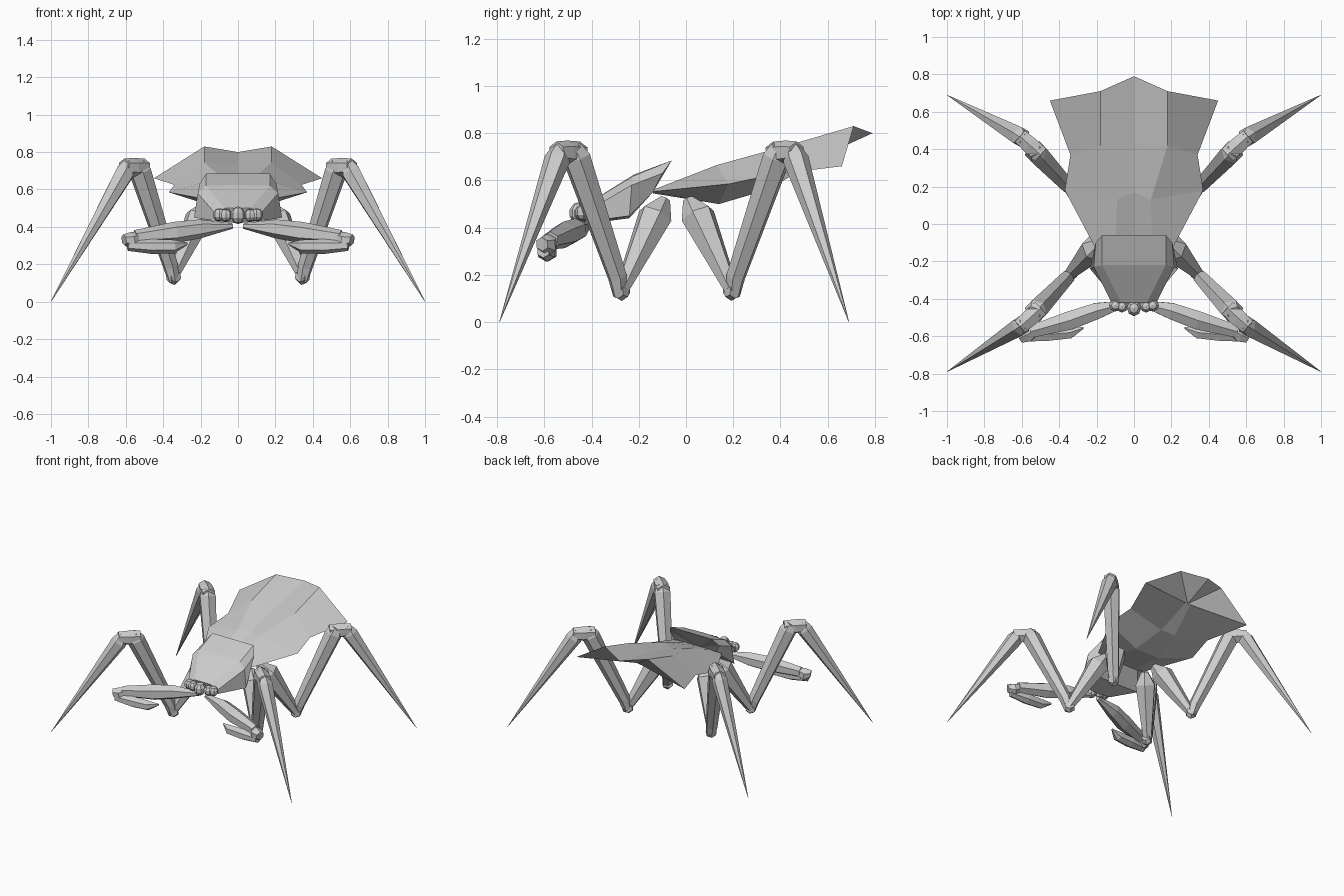
import bpy, bmesh, math
from mathutils import Vector

if "Cube" in bpy.data.objects:
    bpy.data.objects.remove(bpy.data.objects["Cube"])


def finish(name, bm, merge=True):
    bmesh.ops.recalc_face_normals(bm, faces=bm.faces)
    me = bpy.data.meshes.new(name)
    bm.to_mesh(me)
    bm.free()
    ob = bpy.data.objects.new(name, me)
    bpy.context.collection.objects.link(ob)
    m = ob.modifiers.new("mirror", 'MIRROR')
    m.use_mirror_merge = merge
    return ob


def half_loft(name, rings):
    """Loft half cross-sections (centre top to centre bottom), mirrored in x."""
    bm = bmesh.new()
    vs = [[bm.verts.new(p) for p in r] for r in rings]
    for a, b in zip(vs, vs[1:]):
        for i in range(len(a) - 1):
            bm.faces.new((a[i], a[i + 1], b[i + 1], b[i]))
    for r in (vs[0], vs[-1]):
        for i in range(len(r) - 2):
            bm.faces.new((r[-1], r[i], r[i + 1]))
    return finish(name, bm)


def limb(name, path, sides=6, squash=1.0):
    """Faceted tapered tube; path entries are (x, y, z, radius)."""
    bm = bmesh.new()
    pts = [Vector(p[:3]) for p in path]
    axis = (pts[-1] - pts[0]).normalized()
    u = axis.cross(Vector((0, 0, 1))).normalized()
    v = axis.cross(u)
    rings = []
    for p, (_, _, _, r) in zip(pts, path):
        rings.append([bm.verts.new(p + u * r * squash * math.cos(t) + v * r * math.sin(t))
                      for t in (2 * math.pi * (k + .5) / sides for k in range(sides))])
    for a, b in zip(rings, rings[1:]):
        for i in range(sides):
            j = (i + 1) % sides
            bm.faces.new((a[i], a[j], b[j], b[i]))
    bm.faces.new(rings[0])
    bm.faces.new(rings[-1])
    return finish(name, bm, False)


def ball(name, loc, r, stretch=(1, 1, 1)):
    bm = bmesh.new()
    bmesh.ops.create_uvsphere(bm, u_segments=8, v_segments=5, radius=r)
    for v in bm.verts:
        v.co = Vector([c * s for c, s in zip(v.co, stretch)]) + Vector(loc)
    return finish(name, bm, False)


# Abdomen shell with flared rear corners, keeled belly and hollowed tail
half_loft("abdomen", [
    [(0, -.14, .56), (.1, -.14, .56), (.2, -.14, .553), (.12, -.14, .545), (0, -.14, .545)],
    [(0, .17, .66), (.09, .13, .665), (.37, .18, .585), (.1, .14, .5), (0, .14, .5)],
    [(0, .43, .73), (.18, .42, .745), (.34, .37, .625), (.06, .36, .565), (0, .36, .565)],
    [(0, .79, .80), (.18, .71, .83), (.45, .66, .66), (.02, .57, .70), (0, .57, .70)]])

# Head shield
half_loft("head", [
    [(0, -.06, .685), (.17, -.06, .685), (.205, -.1, .63), (.15, -.14, .55), (0, -.14, .55)],
    [(0, -.22, .625), (.17, -.22, .62), (.215, -.23, .58), (.235, -.24, .45), (0, -.24, .44)],
    [(0, -.42, .5), (.07, -.42, .5), (.12, -.42, .47), (.11, -.39, .43), (0, -.39, .42)]])

# Eyes and beak
ball("inner_eye", (.065, -.44, .462), .035)
ball("outer_eye", (.1, -.435, .465), .035)
ball("beak", (0, -.45, .462), .045, (.9, 1, 1.05))

# Walking legs: the rear pair is the front pair reflected along y
for label, sy, oy, tip_y in (("front", 1, 0, -.79), ("rear", -1, -.08, -.77)):
    def at(*path):
        return [(x, oy + sy * y, z, r) for x, y, z, r in path]
    limb(label + "_leg_hip", at((.17, -.09, .52, .025), (.21, -.13, .45, .075),
                                (.35, -.275, .13, .03)))
    limb(label + "_leg_foot_joint", at((.32, -.26, .14, .03), (.345, -.275, .125, .036),
                                       (.37, -.29, .13, .03)))
    limb(label + "_leg_thigh", at((.345, -.28, .115, .03), (.36, -.29, .19, .042),
                                  (.525, -.465, .70, .062), (.54, -.48, .745, .04)))
    limb(label + "_leg_knee", at((.5, -.45, .715, .05), (.56, -.505, .717, .052),
                                 (.61, -.55, .72, .045)))
    limb(label + "_leg_shin", at((.585, -.53, .745, .03), (.605, -.545, .69, .055),
                                 (1.0, tip_y, 0, .001)))

# Folded grasping arms
limb("upper_arm", [(.03, -.42, .405, .015), (.2, -.465, .39, .05),
                   (.34, -.515, .37, .057), (.55, -.575, .345, .038)])
limb("arm_elbow", [(.53, -.57, .345, .03), (.57, -.59, .325, .047), (.61, -.61, .33, .03)])
limb("forearm", [(.59, -.605, .30, .028), (.46, -.59, .295, .04),
                 (.34, -.58, .295, .036), (.27, -.555, .31, .006)])
